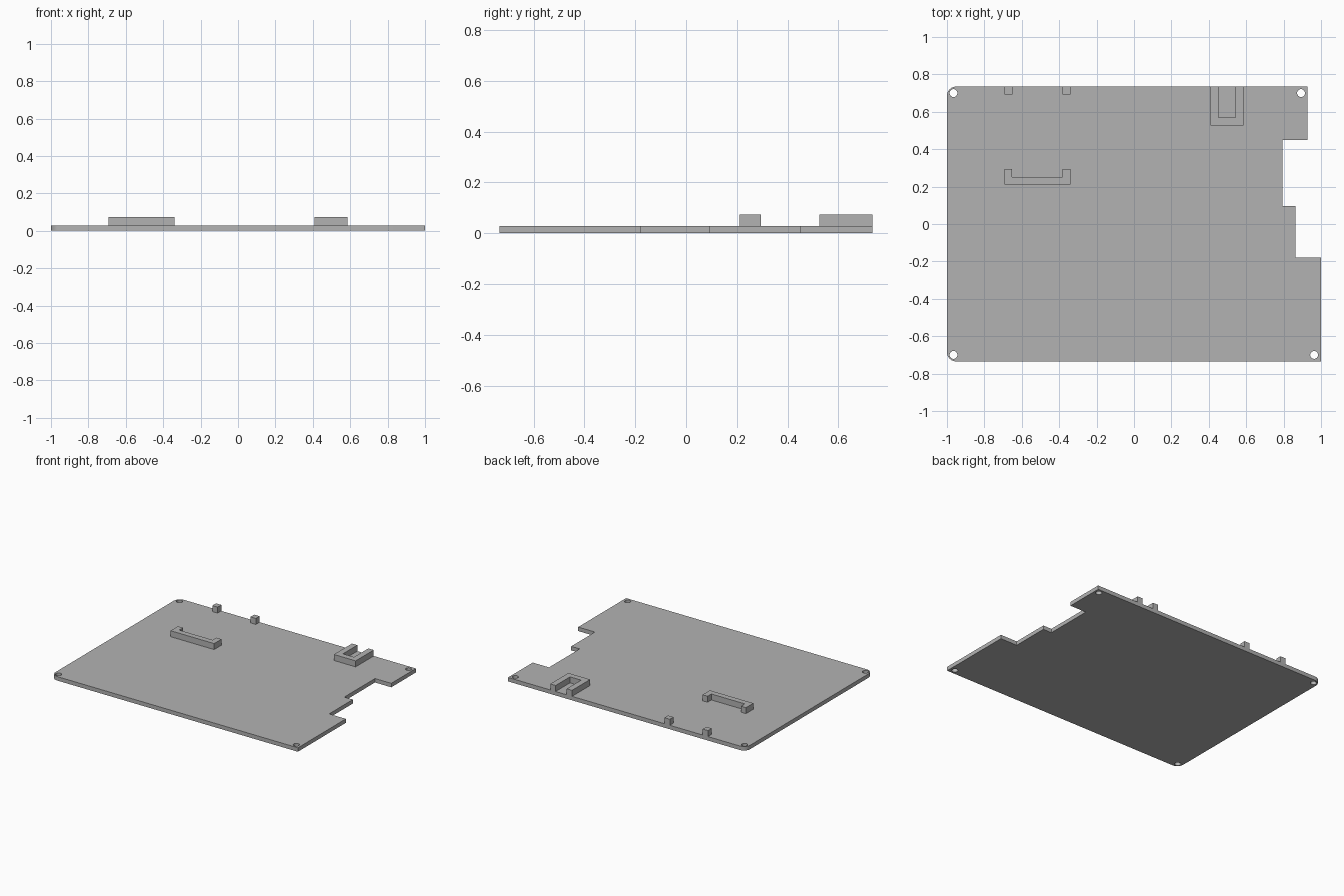
import bpy, bmesh
from math import sin, cos, pi, radians

cube = bpy.data.objects.get("Cube")
if cube:
    bpy.data.objects.remove(cube, do_unlink=True)

grey = bpy.data.materials.new("light_grey")
grey.use_nodes = True
GREY = (0.45, 0.45, 0.45, 1)
grey.diffuse_color = GREY
grey.node_tree.nodes["Principled BSDF"].inputs["Base Color"].default_value = GREY

BACK = 0.735      # half depth of the plate
PLATE_TOP = 0.029
BLOCK_TOP = 0.073


def arc(cx, cy, r, start, end, steps):
    return [(cx + r * cos(start + (end - start) * i / steps),
             cy + r * sin(start + (end - start) * i / steps)) for i in range(steps + 1)]


def prism(name, loops, z0, z1):
    """Fill an outline (with optional hole loops) and extrude it upwards."""
    bm = bmesh.new()
    for loop in loops:
        verts = [bm.verts.new((x, y, z0)) for x, y in loop]
        for a, b in zip(verts, verts[1:] + verts[:1]):
            bm.edges.new((a, b))
    bmesh.ops.triangle_fill(bm, use_beauty=True, use_dissolve=False, edges=bm.edges[:])
    result = bmesh.ops.extrude_face_region(bm, geom=bm.faces[:], use_keep_orig=True)
    top = [g for g in result["geom"] if isinstance(g, bmesh.types.BMVert)]
    bmesh.ops.translate(bm, verts=top, vec=(0, 0, z1 - z0))
    bmesh.ops.recalc_face_normals(bm, faces=bm.faces[:])
    mesh = bpy.data.meshes.new(name)
    bm.to_mesh(mesh)
    bm.free()
    mesh.materials.append(grey)
    obj = bpy.data.objects.new(name, mesh)
    bpy.context.collection.objects.link(obj)
    return obj


# Base plate: rounded left corners, stepped notch on the right, four screw holes
R = 0.05
outline = arc(-1 + R, BACK - R, R, pi / 2, pi, 10)
outline += arc(-1 + R, -BACK + R, R, pi, 1.5 * pi, 10)
outline += [(1, -BACK), (1, -0.18), (0.864, -0.18), (0.864, 0.095),
            (0.795, 0.095), (0.795, 0.45), (0.927, 0.45), (0.927, BACK)]
holes = [arc(x, y, 0.021, 0, 2 * pi, 24)[:-1]
         for x, y in [(-0.965, 0.7), (0.893, 0.7), (-0.965, -0.7), (0.963, -0.7)]]
plate = prism("base_plate", [outline] + holes, 0, PLATE_TOP)
bpy.ops.object.select_all(action="DESELECT")
plate.select_set(True)
bpy.context.view_layer.objects.active = plate
bpy.ops.object.shade_smooth_by_angle(angle=radians(30))


def bracket(name, x0, x1, y0, y1, wall):
    """U-shaped rail that opens towards the back."""
    prism(name, [[(x0, y0), (x1, y0), (x1, y1), (x1 - wall, y1), (x1 - wall, y0 + wall),
                  (x0 + wall, y0 + wall), (x0 + wall, y1), (x0, y1)]], PLATE_TOP, BLOCK_TOP)


# Retaining brackets
bracket("long_bracket", -0.693, -0.34, 0.21, 0.295, 0.041)
bracket("connector_bracket", 0.409, 0.585, 0.526, BACK, 0.043)

# Small stops on the back edge, in line with the long bracket's arms
for name, x in [("right_stop", -0.693), ("left_stop", -0.383)]:
    prism(name, [[(x, 0.692), (x + 0.043, 0.692), (x + 0.043, BACK), (x, BACK)]],
          PLATE_TOP, BLOCK_TOP)
